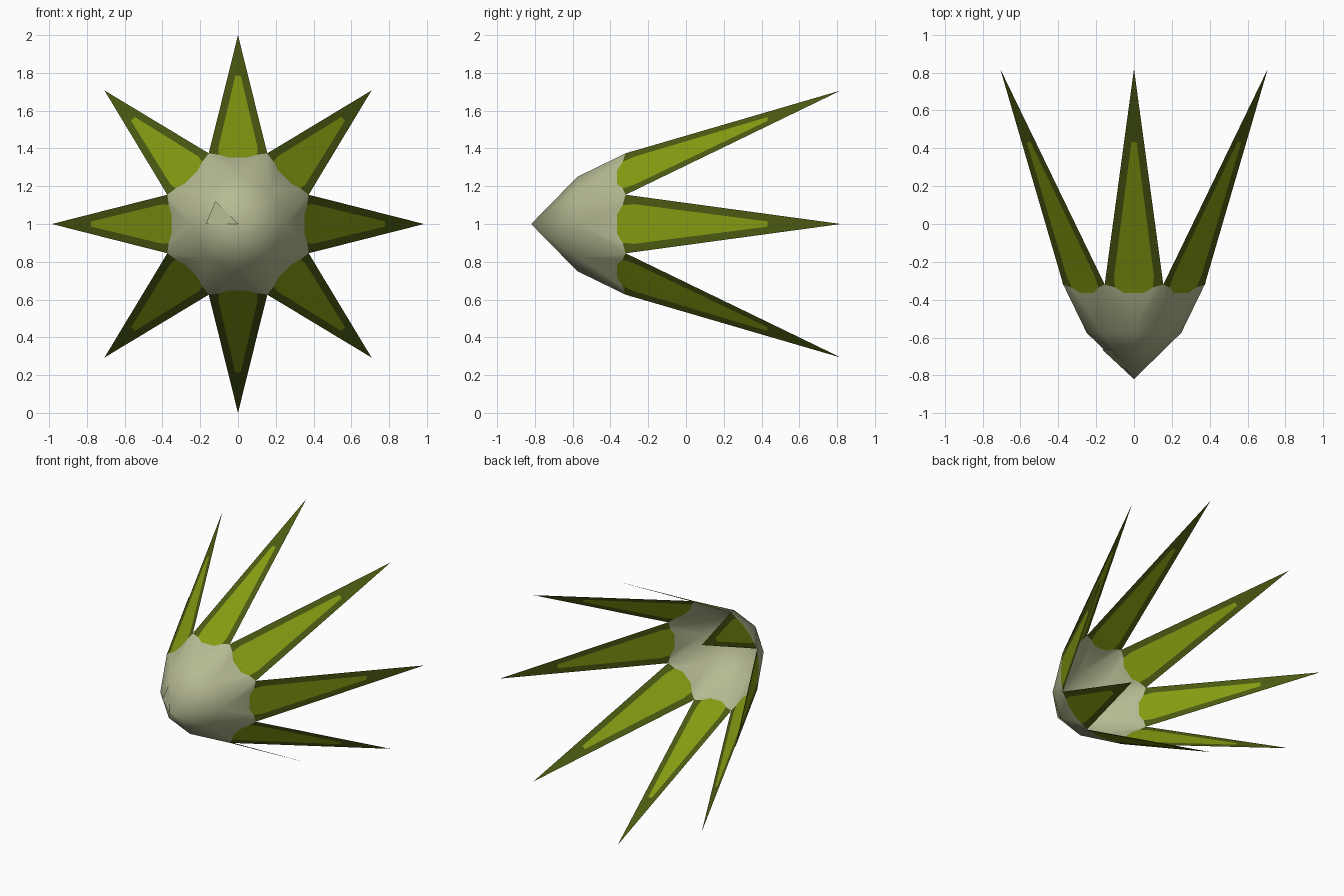
import bpy
import bmesh
from math import sin, cos, pi, radians
from mathutils import Vector

if "Cube" in bpy.data.objects:
    bpy.data.objects.remove(bpy.data.objects["Cube"])


def material(name, rgb):
    m = bpy.data.materials.new(name)
    m.use_nodes = True
    m.diffuse_color = (*rgb, 1)
    m.node_tree.nodes["Principled BSDF"].inputs["Base Color"].default_value = (*rgb, 1)
    return m


cream = material("cream", (0.47, 0.49, 0.29))
leaf = material("leaf green", (0.24, 0.335, 0.006))
dark = material("dark green", (0.072, 0.105, 0.006))

CENTRE = 1.0
FRONT, MID, RIM, BACK = -0.82, -0.575, -0.32, 0.82
HALF = 0.155          # half width of a petal at the rim
MID_R, RIM_R = 0.25, 0.374


def frame(angle):
    """Point maker for one sector: width, radius and depth."""
    def at(w, r, y):
        return Vector((r * cos(angle) - w * sin(angle), y,
                       CENTRE + r * sin(angle) + w * cos(angle)))
    return at


def build(name, faces, mats):
    """Mesh from (points, material index) polygons, all facing outward."""
    bm = bmesh.new()
    for points, index in faces:
        f = bm.faces.new([bm.verts.new(p) for p in points])
        f.material_index = index
        f.normal_update()
        out = f.calc_center_median() - Vector((0, 1.0, CENTRE))
        if f.normal.dot(out) < 0:
            f.normal_flip()
    bmesh.ops.remove_doubles(bm, verts=bm.verts, dist=0.0005)
    mesh = bpy.data.meshes.new(name)
    bm.to_mesh(mesh)
    bm.free()
    for m in mats:
        mesh.materials.append(m)
    ob = bpy.data.objects.new(name, mesh)
    bpy.context.collection.objects.link(ob)
    bpy.ops.object.select_all(action='DESELECT')
    ob.select_set(True)
    bpy.context.view_layer.objects.active = ob
    bpy.ops.object.shade_smooth_by_angle(angle=radians(60))
    return ob


def rim_point(at, w, up):
    """Point on the cap's lower triangle, raised from the rim towards the front."""
    return at(w, RIM_R + (MID_R - RIM_R) * up, RIM + (MID - RIM) * up)


cap_faces = []
apex = Vector((0, FRONT, CENTRE))
for k in range(8):
    a = k * pi / 4
    at, nxt = frame(a), frame(a + pi / 4)
    top, top_next = at(0, MID_R, MID), nxt(0, MID_R, MID)
    v1, v2 = at(-HALF, RIM_R, RIM), at(HALF, RIM_R, RIM)

    # Cap: nose facet, valley facet and the scalloped facet above a petal
    scallop = [rim_point(at, w, u) for w, u in
               ((-0.1, 0.06), (-0.05, 0.18), (0.05, 0.18), (0.1, 0.06))]
    cap_faces += [([apex, top, top_next], 0),
                  ([top, v2, top_next], 0),
                  ([top, v1, *scallop, v2], 0)]

    # Petal: pale centre inside a dark border, running to a sharp tip
    reach = 0.985 if k % 4 == 0 else 1.0

    def blade(w, t):
        return at(w, RIM_R + (reach - RIM_R) * t, RIM + (BACK - RIM) * t)

    tip = blade(0, 1)
    b1, b2 = blade(-0.105, 0.04), blade(0.105, 0.04)
    l1, l2 = blade(-0.014, 0.66), blade(0.014, 0.66)
    build(f"petal_{k + 1}", [
        ([scallop[0], scallop[1], scallop[2], scallop[3]], 0),
        ([scallop[0], scallop[3], b2, b1], 0),
        ([b1, b2, l2, l1], 0),
        ([v1, scallop[0], b1], 1),
        ([v2, scallop[3], b2], 1),
        ([v1, b1, l1, tip], 1),
        ([v2, b2, l2, tip], 1),
        ([l1, l2, tip], 1)], [leaf, dark])

build("cap", cap_faces, [cream])

# Small raised facet on the nose
side, diagonal = frame(pi), frame(3 * pi / 4)
build("nose_facet", [([apex, side(0, 0.17, -0.662), diagonal(0, 0.17, -0.662)], 0)], [cream])
